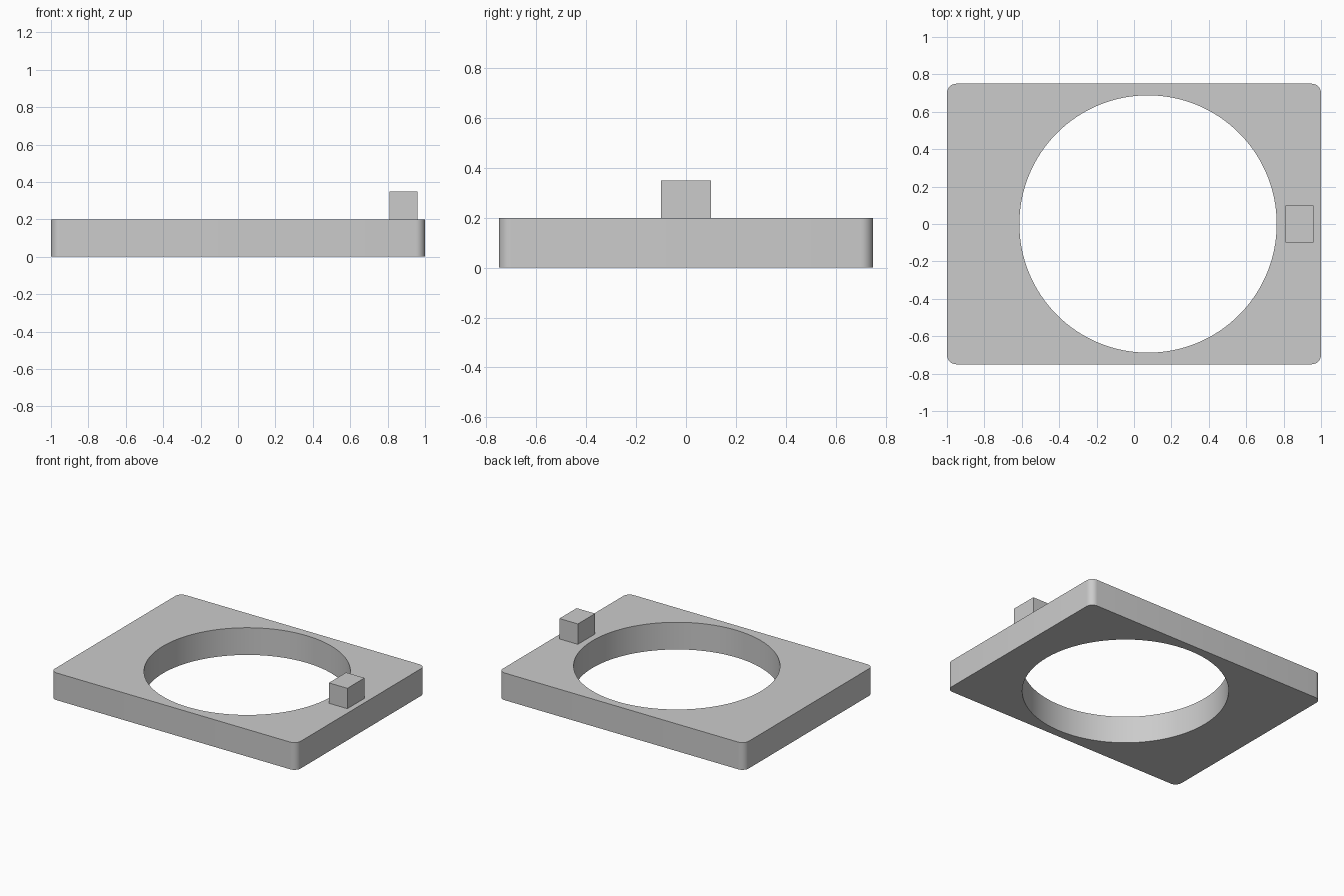
import bpy
import math

cube = bpy.data.objects.get("Cube")
if cube:
    bpy.data.objects.remove(cube, do_unlink=True)

grey = bpy.data.materials.new("light grey")
grey.use_nodes = True
colour = (0.6, 0.6, 0.6, 1)
grey.diffuse_color = colour
grey.node_tree.nodes["Principled BSDF"].inputs["Base Color"].default_value = colour


def box(name, size, centre):
    bpy.ops.mesh.primitive_cube_add(size=1, location=centre)
    ob = bpy.context.object
    ob.name = name
    ob.scale = size
    bpy.ops.object.transform_apply(location=False, rotation=False, scale=True)
    ob.data.materials.append(grey)
    return ob


# Round cutter for the opening
bpy.ops.mesh.primitive_cylinder_add(vertices=128, radius=0.688, depth=1,
                                    location=(0.075, 0, 0.1))
cutter = bpy.context.object
cutter.name = "opening_cutter"
cutter.data.materials.append(grey)
cutter.hide_render = True

# Plate: only the four upright edges are rounded
plate = box("plate", (2, 1.5, 0.2), (0, 0, 0.1))
weights = plate.data.attributes.new("bevel_weight_edge", "FLOAT", "EDGE")
for edge in plate.data.edges:
    a, b = (plate.data.vertices[i].co for i in edge.vertices)
    weights.data[edge.index].value = 1.0 if abs(a.z - b.z) > 0.1 else 0.0
bevel = plate.modifiers.new("rounded_corners", "BEVEL")
bevel.limit_method = "WEIGHT"
bevel.width = 0.05
bevel.segments = 8
opening = plate.modifiers.new("opening", "BOOLEAN")
opening.operation = "DIFFERENCE"
opening.solver = "EXACT"
opening.object = cutter
for name in ("rounded_corners", "opening"):
    bpy.ops.object.modifier_apply(modifier=name)
bpy.ops.object.shade_smooth_by_angle(angle=math.radians(30))
bpy.data.objects.remove(cutter, do_unlink=True)

# Small block standing on the plate beside the opening
box("block", (0.15, 0.2, 0.15), (0.885, 0, 0.275))
